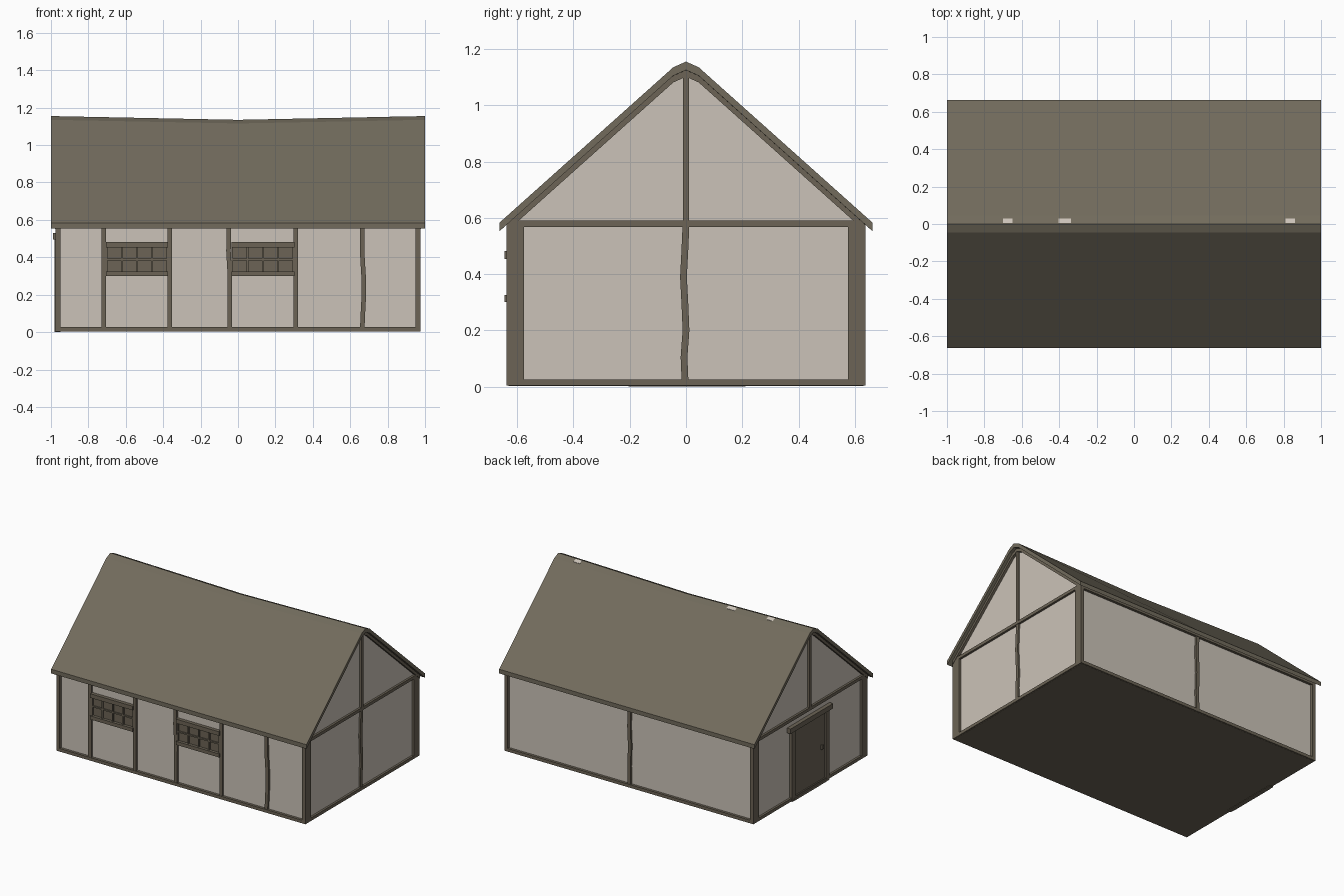
import bpy, bmesh

if "Cube" in bpy.data.objects:
    bpy.data.objects.remove(bpy.data.objects["Cube"])

def material(name, rgb):
    m = bpy.data.materials.new(name)
    m.diffuse_color = (*rgb, 1)
    m.use_nodes = True
    m.node_tree.nodes["Principled BSDF"].inputs["Base Color"].default_value = m.diffuse_color
    return m

PLASTER = material("plaster", (0.60, 0.545, 0.48))
WOOD = material("dark_wood", (0.150, 0.127, 0.092))
THATCH = material("roof_brown", (0.168, 0.148, 0.108))

def loft(name, rings, mat):
    """Join equal rings of points into a closed solid."""
    bm = bmesh.new()
    vs = [[bm.verts.new(p) for p in r] for r in rings]
    n = len(rings[0])
    for a, b in zip(vs, vs[1:]):
        for i in range(n):
            j = (i + 1) % n
            bm.faces.new((a[i], a[j], b[j], b[i]))
    bm.faces.new(vs[0])
    bm.faces.new(vs[-1])
    bmesh.ops.recalc_face_normals(bm, faces=bm.faces)
    me = bpy.data.meshes.new(name)
    bm.to_mesh(me)
    bm.free()
    me.materials.append(mat)
    ob = bpy.data.objects.new(name, me)
    bpy.context.collection.objects.link(ob)
    return ob

def box(name, x0, x1, y0, y1, z0, z1, mat=WOOD):
    return loft(name, [[(x0, y0, z), (x1, y0, z), (x1, y1, z), (x0, y1, z)]
                       for z in (z0, z1)], mat)

def post(name, axis, pos, depth0, depth1, z0, z1, offsets=(0, 0), w=0.024):
    """Upright timber; offsets bend it sideways along the wall."""
    rings = []
    for i, o in enumerate(offsets):
        z = z0 + (z1 - z0) * i / (len(offsets) - 1)
        a, b = pos + o - w / 2, pos + o + w / 2
        r = [(a, depth0), (b, depth0), (b, depth1), (a, depth1)]
        rings.append([(p, d, z) if axis == "x" else (d, p, z) for p, d in r])
    return loft(name, rings, WOOD)

def band(drop0, drop1, half, eave):
    """Gable-shaped band between two vertical drops below the roof line."""
    line = [(eave, 1.135 - (eave - 0.045) * 0.894), (0.045, 1.135), (0, 1.155)]
    line += [(-y, z) for y, z in line[1::-1]]
    return ([(y, z - drop0) for y, z in line]
            + [(y, z - drop1) for y, z in reversed(line)])

# Plaster body with gables
body = [(-0.62, 0.015), (0.62, 0.015), (0.62, 0.595), (0.03, 1.115), (-0.03, 1.115), (-0.62, 0.595)]
loft("walls", [[(x, y, z) for y, z in body] for x in (-0.96, 0.96)], PLASTER)
box("floor", -0.965, 0.965, -0.63, 0.63, 0.003, 0.02)

# Roof, sagging in the middle of the ridge
def sag(z, amount):
    return z - amount * max(0, (z - 0.57) / 0.58)
profile = band(0, 0.03, 1, 0.662)
loft("roof", [[(x, y, sag(z, s)) for y, z in profile]
              for x, s in ((-1, 0), (0, 0.02), (1, 0))], THATCH)
for x, w in ((-0.675, 0.05), (-0.37, 0.065), (0.835, 0.05)):
    s = 0.02 * (1 - abs(x))
    loft("ridge_patch", [[(x + dx, 0.006, 1.153 - s + dz), (x + dx, 0.03, 1.142 - s + dz)]
                         + [(x + dx * 0.9, 0.03, 1.138 - s), (x + dx * 0.9, 0.006, 1.148 - s)]
                         for dx, dz in ((-w / 2, 0.002), (w / 2, 0.002))], PLASTER)

# Timber on both gable ends
rafter = band(0.028, 0.054, 1, 0.638)
for s in (-1, 1):
    loft("rafters", [[(x * s, y, z) for y, z in rafter] for x in (0.95, 0.978)], WOOD)
    a, b = sorted((s * 0.95, s * 0.975))
    box("gable_tie", a, b, -0.638, 0.638, 0.568, 0.59)
    box("gable_sill", a, b, -0.638, 0.638, 0.004, 0.026)
    post("gable_king_post", "y", 0, a, b, 0.58, 1.10, w=0.02)
    # Corner posts and long wall rails
    for t in (-1, 1):
        c, d = sorted((t * 0.575, t * 0.638))
        box("corner_post", a, b, c, d, 0.004, 0.58)
        if s == 1:
            c, d = sorted((t * 0.61, t * 0.638))
            box("wall_plate", -0.975, 0.975, c, d, 0.558, 0.588)
            box("wall_sill", -0.975, 0.975, c, d, 0.004, 0.026)
post("right_gable_post", "y", 0, 0.95, 0.972, 0.01, 0.58,
     (-0.003, -0.007, 0, -0.004, -0.009, -0.004, 0))

# Posts of the front and back walls
for x, bend in ((-0.717, (0, 0)), (-0.365, (0, 0)),
                (-0.046, (0.002, 0.002, 0.003, -0.005, -0.002)), (0.31, (0, 0)),
                (0.665, (-0.001, 0.003, 0.008, 0.007, 0.001, -0.002, -0.002))):
    post("front_post", "x", x, -0.635, -0.61, 0.01, 0.575, bend)
post("back_post", "x", 0, 0.61, 0.635, 0.01, 0.575, (0, 0.003, -0.002, 0.004, 0))

# Front windows with four by two panes
for x0, x1 in ((-0.707, -0.373), (-0.036, 0.302)):
    box("window_pane", x0, x1, -0.624, -0.61, 0.31, 0.47)
    for z0, z1 in ((0.30, 0.325), (0.453, 0.482)):
        box("window_rail", x0, x1, -0.645, -0.61, z0, z1)
    box("window_crossbar", x0, x1, -0.633, -0.61, 0.384, 0.394)
    for i in range(5):
        x = x0 + 0.005 + (x1 - x0 - 0.01) * i / 4
        box("window_bar", x - 0.005, x + 0.005, -0.633, -0.61, 0.32, 0.46)

# Door on the left gable
box("door", -0.967, -0.95, -0.17, 0.18, 0.01, 0.49)
for y in (-0.187, 0.193):
    box("door_jamb", -0.98, -0.95, y - 0.018, y + 0.018, 0.0, 0.5)
box("door_lintel", -0.988, -0.95, -0.235, 0.24, 0.495, 0.53)
box("door_threshold", -0.982, -0.95, -0.18, 0.19, 0.0, 0.018)
box("door_handle", -0.978, -0.96, -0.145, -0.125, 0.24, 0.27)
